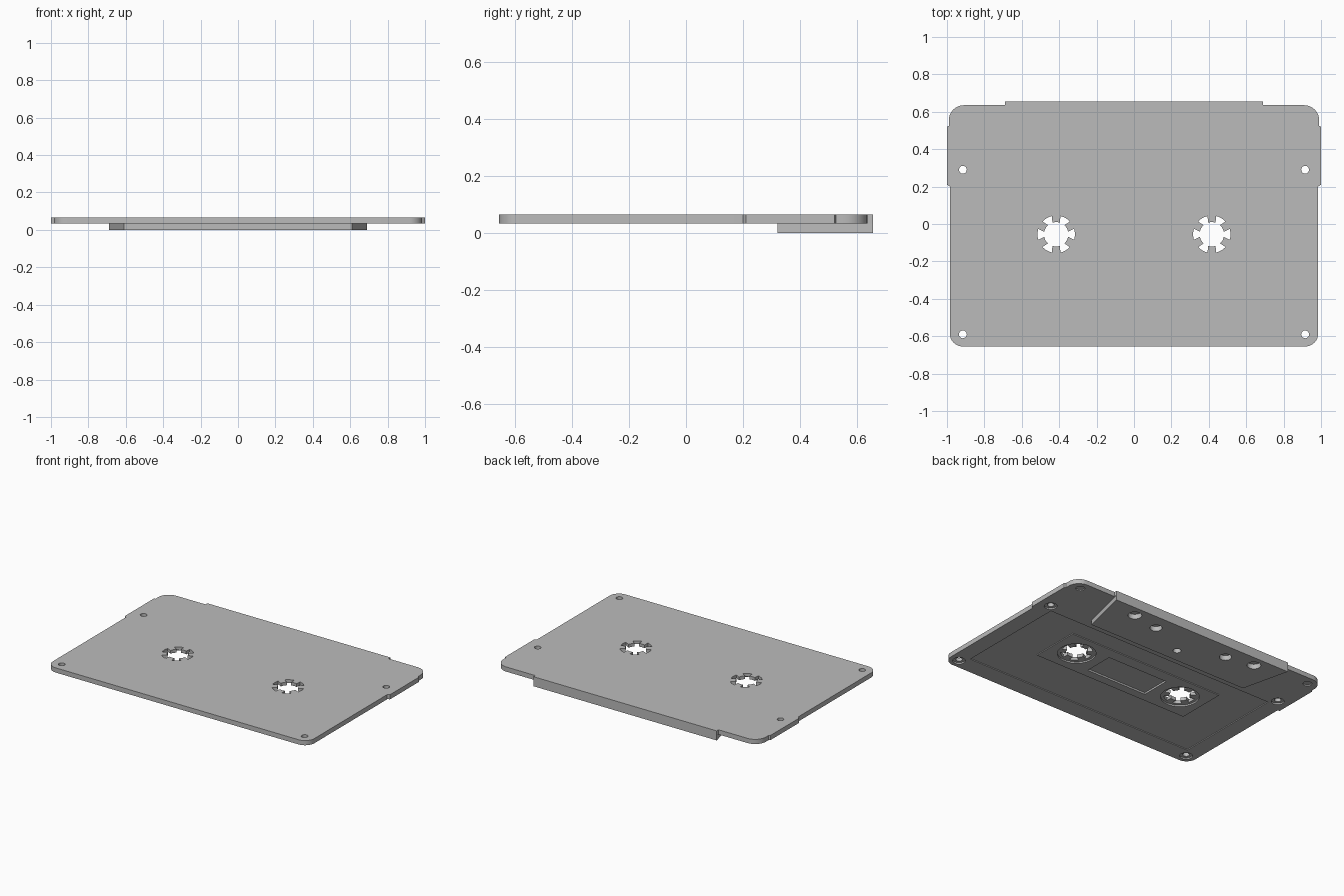
import bpy, bmesh
from math import sin, cos, radians

if "Cube" in bpy.data.objects:
    bpy.data.objects.remove(bpy.data.objects["Cube"])

BOTTOM, SPLIT, TOP = 0.0, 0.033, 0.065

grey = bpy.data.materials.new("shell_grey")
grey.use_nodes = True
colour = (0.5, 0.5, 0.5, 1)
grey.diffuse_color = colour
grey.node_tree.nodes["Principled BSDF"].inputs["Base Color"].default_value = colour


def prism(name, points, z0, z1):
    """Closed outline extruded from z0 to z1."""
    bm = bmesh.new()
    face = bm.faces.new([bm.verts.new((x, y, z0)) for x, y in points])
    side = bmesh.ops.extrude_face_region(bm, geom=[face])
    verts = [v for v in side["geom"] if isinstance(v, bmesh.types.BMVert)]
    bmesh.ops.translate(bm, verts=verts, vec=(0, 0, z1 - z0))
    bmesh.ops.recalc_face_normals(bm, faces=bm.faces)
    mesh = bpy.data.meshes.new(name)
    bm.to_mesh(mesh)
    bm.free()
    mesh.materials.append(grey)
    obj = bpy.data.objects.new(name, mesh)
    bpy.context.collection.objects.link(obj)
    return obj


def arc(cx, cy, r, a0, a1, n):
    angles = [radians(a0 + (a1 - a0) * i / n) for i in range(n + 1)]
    return [(cx + r * cos(a), cy + r * sin(a)) for a in angles]


def circle(cx, cy, r, n=32):
    return arc(cx, cy, r, 0, 360, n)[:-1]


def rect(x, y0, y1):
    return [(-x, y0), (x, y0), (x, y1), (-x, y1)]


def combine(target, other, operation="DIFFERENCE"):
    """Apply a boolean and remove the helper object."""
    other.hide_render = True
    mod = target.modifiers.new("boolean", "BOOLEAN")
    mod.operation = operation
    mod.solver = "EXACT"
    mod.object = other
    bpy.ops.object.select_all(action="DESELECT")
    target.select_set(True)
    bpy.context.view_layer.objects.active = target
    bpy.ops.object.modifier_apply(modifier=mod.name)
    bpy.data.objects.remove(other)


def cut(points, z0, z1):
    combine(shell, prism("cutter", points, z0, z1))


# Shell plate: rounded corners, side grips and rear tab, mirrored across x
half = arc(0.915, -0.585, 0.07, -90, 0, 8)
half += [(0.985, 0.2), (1.0, 0.21), (1.0, 0.52), (0.99, 0.525)]
half += arc(0.91, 0.555, 0.08, 0, 90, 8)
half += [(0.69, 0.635), (0.69, 0.655)]
outline = half + [(-x, y) for x, y in reversed(half)]
shell = prism("cassette_shell", outline, SPLIT, TOP)

# Thick trapezoid along the tape opening
trapezoid = [(-0.61, 0.32), (0.61, 0.32), (0.69, 0.655), (-0.69, 0.655)]
combine(shell, prism("head_block", trapezoid, BOTTOM, SPLIT + 0.01), "UNION")

# Sunken label frame around the raised centre panel
frame = prism("label_frame", rect(0.875, -0.53, 0.245), BOTTOM - 0.02, SPLIT + 0.006)
combine(frame, prism("panel", rect(0.59, -0.23, 0.115), -0.1, 0.1))
combine(shell, frame)

# Window recess
cut(rect(0.23, -0.17, 0.035), BOTTOM - 0.02, SPLIT + 0.012)

# Centre guide hole in the block
cut(circle(0, 0.413, 0.025), -0.02, SPLIT)

for s in (-1, 1):
    # Toothed hub opening with a round counterbore underneath
    hub = []
    for k in range(6):
        a = 60 * k
        hub += arc(0, 0, 0.066, a - 12, a - 12, 1)[:1]
        hub += arc(0, 0, 0.1, a - 17, a + 17, 6)
        hub += arc(0, 0, 0.066, a + 12, a + 30, 1)
    cut([(x + s * 0.416, y - 0.055) for x, y in hub], -0.1, 0.1)
    cut(circle(s * 0.416, -0.055, 0.12, 40), -0.02, SPLIT + 0.01)
    # Screw holes with counterbores
    for y in (0.29, -0.59):
        cut(circle(s * 0.915, y, 0.021, 20), -0.1, 0.1)
        cut(circle(s * 0.915, y, 0.04, 24), -0.02, SPLIT + 0.01)
    # Blind corner dimples
    cut(circle(s * 0.915, 0.575, 0.028, 20), -0.02, SPLIT + 0.008)
    # Blind guide holes in the block
    cut(circle(s * 0.48, 0.58, 0.043), -0.02, SPLIT)
    cut(circle(s * 0.28, 0.545, 0.038), -0.02, SPLIT)

bpy.ops.object.select_all(action="DESELECT")
shell.select_set(True)
bpy.context.view_layer.objects.active = shell
bpy.ops.object.shade_smooth_by_angle(angle=radians(30))
